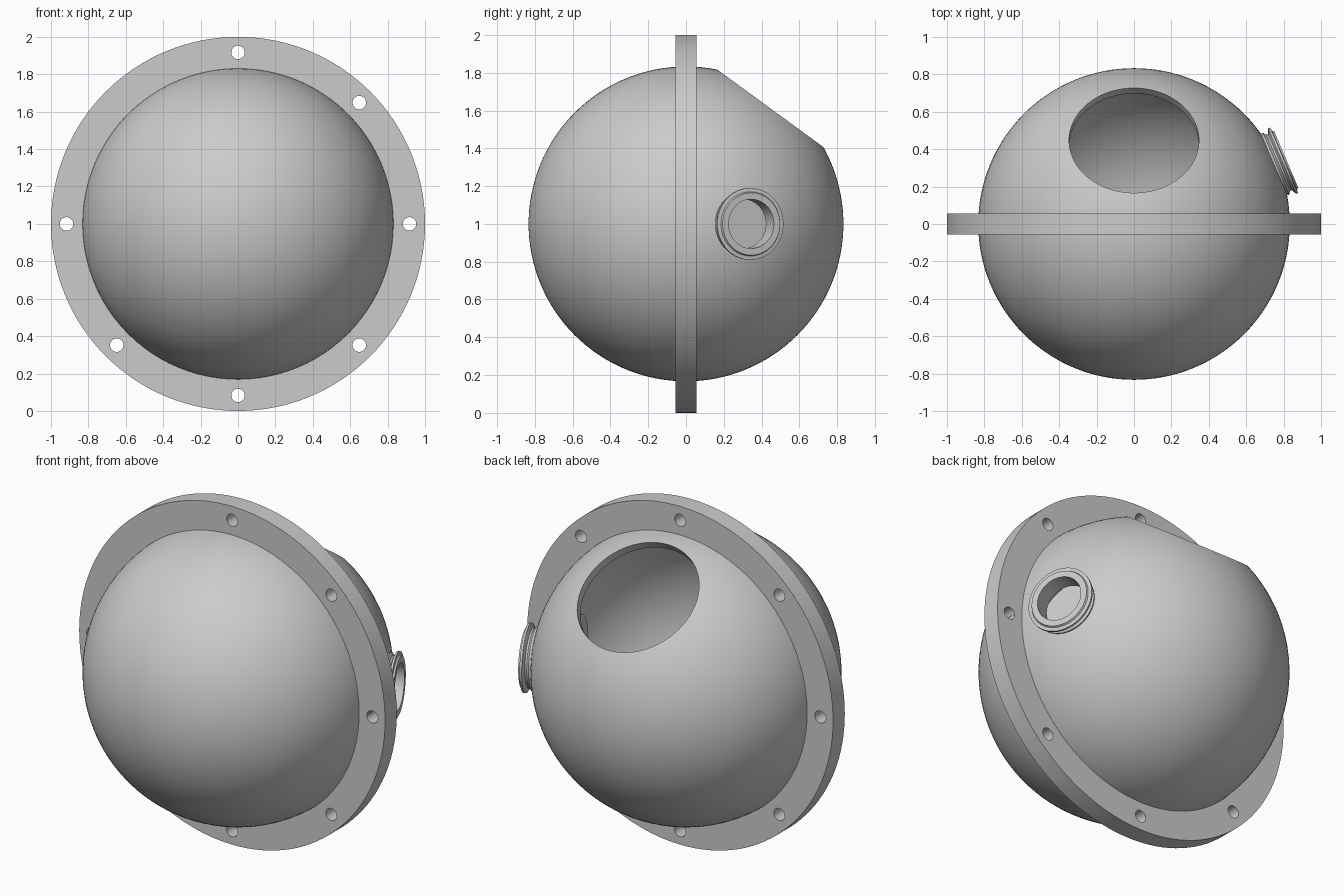
import bpy
import math
from mathutils import Vector

if "Cube" in bpy.data.objects:
    bpy.data.objects.remove(bpy.data.objects["Cube"])

CENTRE = Vector((0, 0, 1))
R_OUT, R_IN = 0.833, 0.787
PORT_DIR = Vector((math.cos(math.radians(23)), math.sin(math.radians(23)), 0))
OPENING_DIR = Vector((0, 0.59, 0.807)).normalized()
FRONT_DIR = Vector((0, 1, 0))

grey = bpy.data.materials.new("satin grey")
grey.use_nodes = True
COLOUR = (0.6, 0.6, 0.6, 1)
grey.diffuse_color = COLOUR
grey.node_tree.nodes["Principled BSDF"].inputs["Base Color"].default_value = COLOUR


def aim(obj, direction):
    obj.rotation_mode = 'QUATERNION'
    obj.rotation_quaternion = direction.to_track_quat('Z', 'Y')


def sphere(name, radius):
    bpy.ops.mesh.primitive_uv_sphere_add(segments=96, ring_count=64, radius=radius, location=CENTRE)
    obj = bpy.context.object
    obj.name = name
    aim(obj, FRONT_DIR)
    return obj


def cylinder(name, radius, start, end, direction, offset=Vector(), sides=64):
    # cylinder along a direction, between two distances from the centre
    place = CENTRE + offset + direction * (start + end) / 2
    bpy.ops.mesh.primitive_cylinder_add(vertices=sides, radius=radius, depth=end - start, location=place)
    obj = bpy.context.object
    obj.name = name
    aim(obj, direction)
    return obj


def cut(obj, cutter):
    cutter.hide_render = True
    mod = obj.modifiers.new("cut", 'BOOLEAN')
    mod.operation = 'DIFFERENCE'
    mod.solver = 'EXACT'
    mod.object = cutter
    bpy.context.view_layer.objects.active = obj
    bpy.ops.object.modifier_apply(modifier=mod.name)
    bpy.data.objects.remove(cutter)


def finish(obj):
    obj.data.materials.clear()
    obj.data.materials.append(grey)
    bpy.ops.object.select_all(action='DESELECT')
    obj.select_set(True)
    bpy.context.view_layer.objects.active = obj
    bpy.ops.object.shade_smooth_by_angle(angle=math.radians(25))


def lathe(name, profile, direction, steps=64):
    # closed ring: (radius, distance) profile spun about the direction
    verts, faces, n = [], [], len(profile)
    for i in range(steps):
        a = math.tau * i / steps
        verts += [(r * math.cos(a), r * math.sin(a), h) for r, h in profile]
        for j in range(n):
            k, nxt = (j + 1) % n, (i + 1) % steps
            faces.append((i * n + j, nxt * n + j, nxt * n + k, i * n + k))
    mesh = bpy.data.meshes.new(name)
    mesh.from_pydata(verts, [], faces)
    obj = bpy.data.objects.new(name, mesh)
    bpy.context.collection.objects.link(obj)
    obj.location = CENTRE
    aim(obj, direction)
    return obj


# hollow sphere with a large upper opening and a side port
shell = sphere("hollow_shell", R_OUT)
cut(shell, sphere("cavity_cutter", R_IN))
cut(shell, cylinder("opening_cutter", 0.347, 0.4, 1.2, OPENING_DIR, sides=96))
cut(shell, cylinder("port_cutter", 0.135, 0.5, 1.2, PORT_DIR))
finish(shell)

# bolting flange around the middle
flange = lathe("flange", [(0.81, -0.055), (1, -0.055), (1, 0.055), (0.81, 0.055)], FRONT_DIR, 128)
for i in range(8):
    a = math.tau * i / 8
    spot = Vector((math.cos(a), 0, math.sin(a))) * 0.917
    cut(flange, cylinder("bolt_hole_cutter", 0.036, -0.2, 0.2, FRONT_DIR, spot, 32))
finish(flange)

# side port collar with a grooved rim
collar = lathe("port_collar", [
    (0.13, 0.775), (0.17, 0.785), (0.18, 0.825), (0.163, 0.838), (0.163, 0.848),
    (0.19, 0.86), (0.19, 0.872), (0.17, 0.874), (0.165, 0.884), (0.13, 0.884)], PORT_DIR)
finish(collar)

# baffle disc inside, in front of the side port
finish(cylinder("baffle", 0.26, 0.59, 0.61, PORT_DIR))
